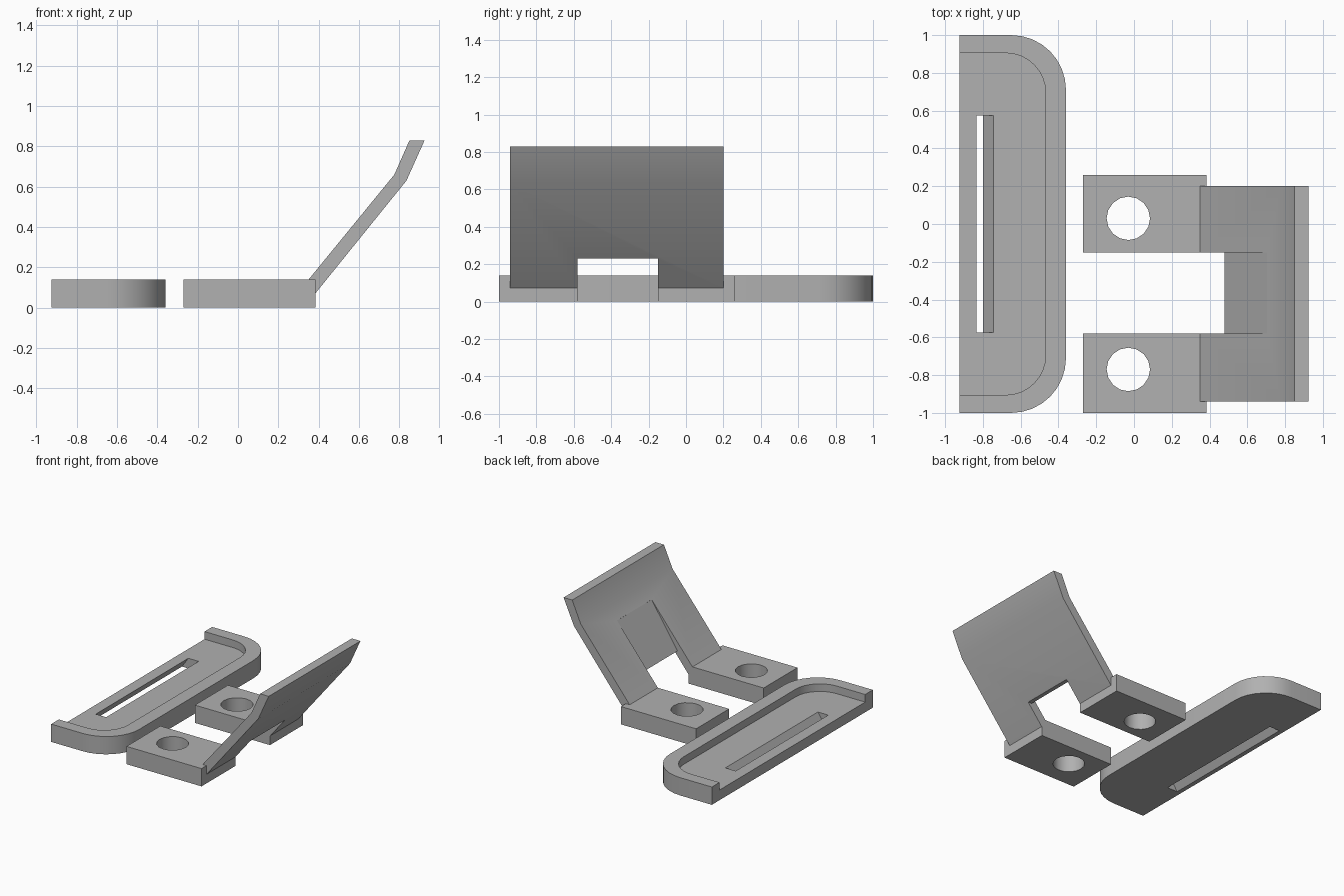
import bpy
import bmesh
from math import cos, sin, pi, radians
from mathutils import Vector

cube = bpy.data.objects.get("Cube")
if cube:
    bpy.data.objects.remove(cube, do_unlink=True)

grey = bpy.data.materials.new("plain_grey")
grey.use_nodes = True
COLOUR = (0.44, 0.44, 0.44, 1)
grey.diffuse_color = COLOUR
grey.node_tree.nodes["Principled BSDF"].inputs["Base Color"].default_value = COLOUR


def prism(name, points, low, high, axis="z"):
    """Extrude a flat outline along z, or an x-z profile along y."""
    bm = bmesh.new()
    place = (lambda a, b: (a, b, low)) if axis == "z" else (lambda a, b: (a, low, b))
    face = bm.faces.new([bm.verts.new(place(a, b)) for a, b in points])
    move = Vector((0, 0, high - low)) if axis == "z" else Vector((0, high - low, 0))
    made = bmesh.ops.extrude_face_region(bm, geom=[face])["geom"]
    bmesh.ops.translate(bm, vec=move, verts=[v for v in made if isinstance(v, bmesh.types.BMVert)])
    bmesh.ops.recalc_face_normals(bm, faces=bm.faces)
    mesh = bpy.data.meshes.new(name)
    bm.to_mesh(mesh)
    bm.free()
    mesh.materials.append(grey)
    obj = bpy.data.objects.new(name, mesh)
    bpy.context.collection.objects.link(obj)
    return obj


def cut(obj, cutter):
    """Subtract the cutter, then delete it."""
    cutter.hide_render = True
    mod = obj.modifiers.new("cut", "BOOLEAN")
    mod.operation, mod.solver, mod.object = "DIFFERENCE", "EXACT", cutter
    bpy.context.view_layer.objects.active = obj
    bpy.ops.object.modifier_apply(modifier=mod.name)
    bpy.data.objects.remove(cutter, do_unlink=True)


def arc(cx, cy, r, start, end, steps):
    angles = [start + (end - start) * i / steps for i in range(steps + 1)]
    return [(cx + r * cos(a), cy + r * sin(a)) for a in angles]


def rounded_outline(x0, x1, half, r):
    """Rectangle with the two +x corners rounded."""
    lower = arc(x1 - r, r - half, r, -pi / 2, 0, 8)
    upper = arc(x1 - r, half - r, r, 0, pi / 2, 8)
    return [(x0, -half)] + lower + upper + [(x0, half)]


HEIGHT = 0.14
FLOOR = 0.08

# Tray with a rim on three sides and a slanted slot
tray = prism("tray", rounded_outline(-0.925, -0.36, 1.0, 0.29), 0, HEIGHT)
cut(tray, prism("recess_cutter", rounded_outline(-1.1, -0.468, 0.905, 0.21), FLOOR, 0.3))
slope = 0.055 / FLOOR
low, high = -0.05, FLOOR + 0.04
slot = [(x + slope * (z - FLOOR), z) for x, z in
        ((-0.835, low), (-0.745, low), (-0.745, high), (-0.835, high))]
cut(tray, prism("slot_cutter", slot, -0.575, 0.575, "y"))

# Two mounting feet with round holes
feet = []
for name, y0, y1, hole_y in (("back_foot", -0.15, 0.26, 0.03),
                             ("front_foot", -1.0, -0.58, -0.77)):
    foot = prism(name, [(-0.27, y0), (0.383, y0), (0.383, y1), (-0.27, y1)], 0, HEIGHT)
    cut(foot, prism("hole_cutter", arc(-0.03, hole_y, 0.115, 0, 2 * pi, 16)[:-1], -0.1, 0.3))
    feet.append(foot)

# Bent sloping plate with a tapered notch between the feet
profile = [(0.35, 0.14), (0.775, 0.66), (0.85, 0.83),
           (0.925, 0.83), (0.835, 0.63), (0.385, 0.073)]
plate = prism("sloping_plate", profile, -0.94, 0.2, "y")
notch = [(0.2, 0), (0.6, 0), (0.6, 0.23), (0.48, 0.23), (0.705, 0.574), (0.69, 0.64), (0.2, 0.64)]
cut(plate, prism("notch_cutter", notch, -0.58, -0.15, "y"))

# Smooth the curves and keep the corners crisp
bpy.ops.object.select_all(action="DESELECT")
for obj in [tray, plate] + feet:
    obj.select_set(True)
bpy.context.view_layer.objects.active = tray
bpy.ops.object.shade_smooth_by_angle(angle=radians(30))
